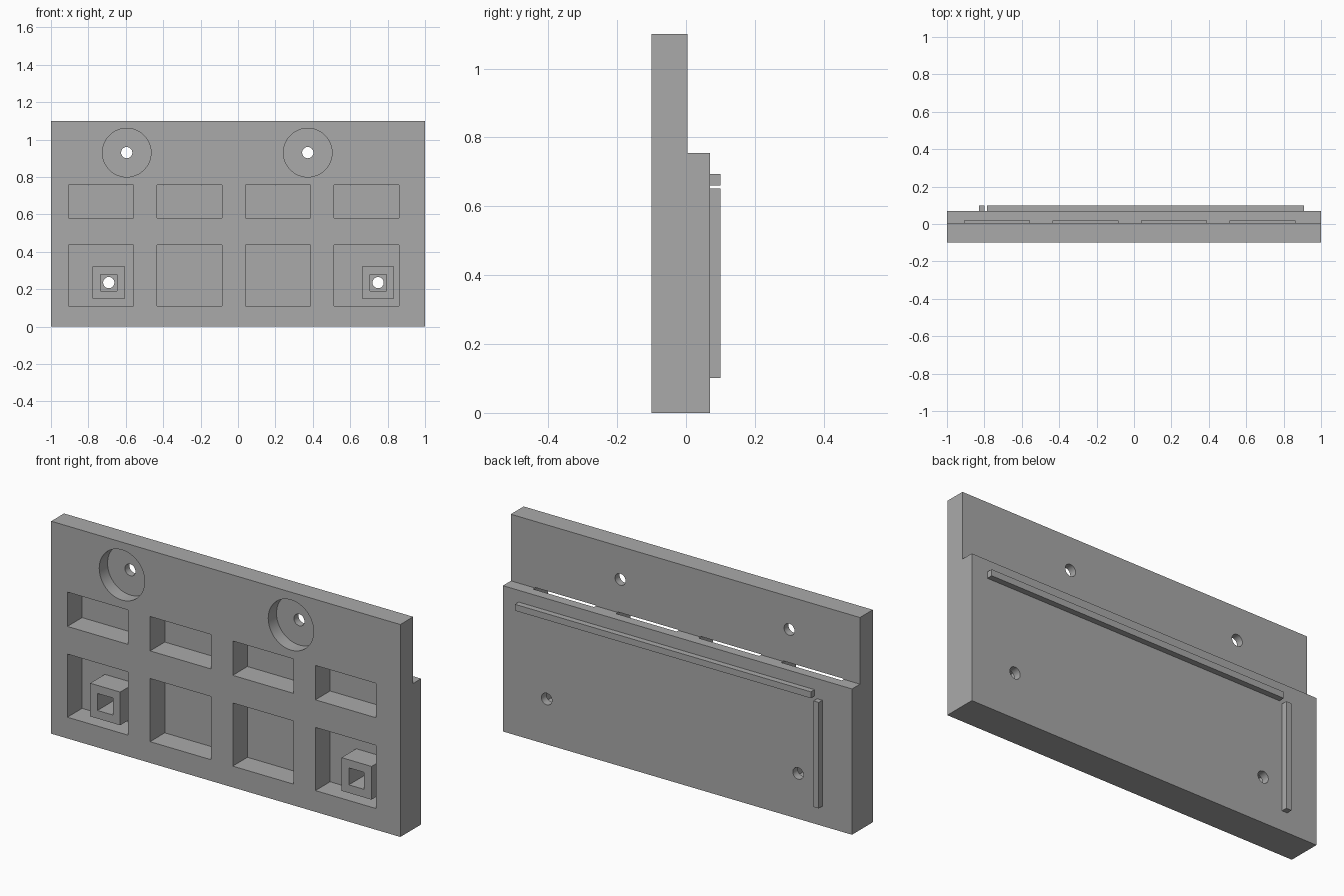
import bpy, math
from mathutils import Vector

cube = bpy.data.objects.get("Cube")
if cube:
    bpy.data.objects.remove(cube, do_unlink=True)

grey = bpy.data.materials.new("plain grey")
grey.use_nodes = True
colour = (0.4, 0.4, 0.4, 1)
grey.diffuse_color = colour
grey.node_tree.nodes["Principled BSDF"].inputs["Base Color"].default_value = colour

FRONT, STEP, BACK = -0.1, 0.005, 0.07
FLOOR = 0.02        # back of the pockets
CLEAR = 0.05        # cutter overshoot


def finish(obj, name):
    obj.name = name
    obj.data.materials.append(grey)
    return obj


def box(name, x, y, z):
    """Box given by its (low, high) range on each axis."""
    bpy.ops.mesh.primitive_cube_add(size=1)
    obj = bpy.context.object
    low, high = Vector((x[0], y[0], z[0])), Vector((x[1], y[1], z[1]))
    for v in obj.data.vertices:
        v.co = [l + (c + 0.5) * (h - l) for c, l, h in zip(v.co, low, high)]
    return finish(obj, name)


def square(name, x, z, half, y):
    return box(name, (x - half, x + half), y, (z - half, z + half))


def cylinder(name, x, z, radius, y):
    bpy.ops.mesh.primitive_cylinder_add(
        vertices=48, radius=radius, depth=y[1] - y[0],
        location=(x, sum(y) / 2, z), rotation=(math.pi / 2, 0, 0))
    return finish(bpy.context.object, name)


def combine(target, tool, operation):
    """Apply a boolean and remove the tool."""
    tool.hide_render = True
    mod = target.modifiers.new(operation, "BOOLEAN")
    mod.operation, mod.object, mod.solver = operation, tool, "EXACT"
    bpy.context.view_layer.objects.active = target
    bpy.ops.object.modifier_apply(modifier=mod.name)
    bpy.data.objects.remove(tool, do_unlink=True)


# Stepped plate: thin upper flange over a thicker lower body
plate = box("stepped_plate", (-1, 1), (FRONT, BACK), (0, 1.1))
combine(plate, box("step_cutter", (-1.1, 1.1), (STEP, 0.2), (0.755, 1.2)), "DIFFERENCE")

# Two rows of rectangular pockets in the front
for i in range(4):
    left = -0.907 + i * 0.4735
    for z in ((0.11, 0.437), (0.58, 0.758)):
        combine(plate, box("pocket_cutter", (left, left + 0.348),
                           (FRONT - CLEAR, FLOOR), z), "DIFFERENCE")

# Square posts with a square socket and a bolt hole
for x in (-0.691, 0.749):
    z = 0.235
    combine(plate, square("nut_post", x, z, 0.086, (FRONT, FLOOR + 0.01)), "UNION")
    combine(plate, square("socket_cutter", x, z, 0.044, (FRONT - CLEAR, 0.03)), "DIFFERENCE")
    combine(plate, cylinder("bolt_hole_cutter", x, z, 0.03, (0, BACK + CLEAR)), "DIFFERENCE")

# Round counterbores and bolt holes in the flange
for x in (-0.595, 0.373):
    z = 0.93
    combine(plate, cylinder("counterbore_cutter", x, z, 0.13, (FRONT - CLEAR, -0.032)), "DIFFERENCE")
    combine(plate, cylinder("bolt_hole_cutter", x, z, 0.03, (FRONT, STEP + CLEAR)), "DIFFERENCE")

bpy.ops.object.select_all(action="DESELECT")
plate.select_set(True)
bpy.context.view_layer.objects.active = plate
bpy.ops.object.shade_smooth_by_angle(angle=math.radians(30))

# Raised rails on the back
box("horizontal_back_rail", (-0.785, 0.91), (BACK, 0.1), (0.661, 0.694))
box("vertical_back_rail", (-0.83, -0.8), (BACK, 0.1), (0.102, 0.651))
